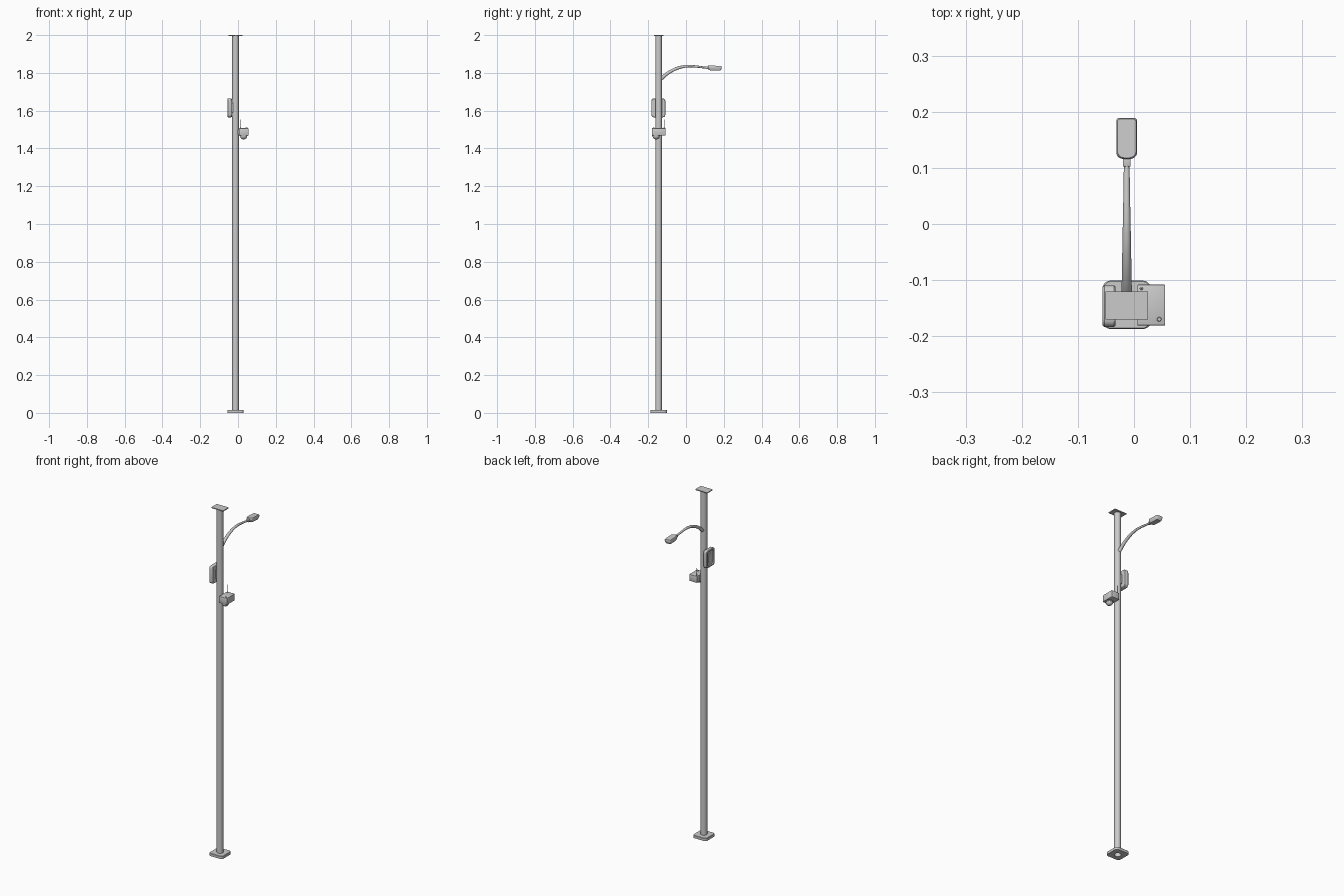
import bpy, bmesh, math
from mathutils import Vector, Matrix

if "Cube" in bpy.data.objects:
    bpy.data.objects.remove(bpy.data.objects["Cube"])

PX, PY = -0.013, -0.145   # pole axis
R = 0.0175


def finish(name, bm, smooth=True):
    bmesh.ops.recalc_face_normals(bm, faces=bm.faces)
    me = bpy.data.meshes.new(name)
    bm.to_mesh(me)
    bm.free()
    ob = bpy.data.objects.new(name, me)
    bpy.context.collection.objects.link(ob)
    if smooth:
        bpy.context.view_layer.objects.active = ob
        ob.select_set(True)
        bpy.ops.object.shade_smooth_by_angle(angle=math.radians(35))
        ob.select_set(False)
    return ob


def rounded(w, h, radii, seg=5):
    """Rounded rectangle outline; radii for ++, -+, --, +- corners."""
    pts = []
    for i, (sx, sy) in enumerate(((1, 1), (-1, 1), (-1, -1), (1, -1))):
        r = radii[i]
        for k in range(seg + 1):
            a = math.pi / 2 * (i + k / seg)
            pts.append((sx * (w / 2 - r) + r * math.cos(a),
                        sy * (h / 2 - r) + r * math.sin(a)))
    return pts


def loft(name, rings, caps=True, smooth=True):
    """Skin a list of equal-length point rings."""
    bm = bmesh.new()
    vs = [[bm.verts.new(p) for p in ring] for ring in rings]
    for a, b in zip(vs, vs[1:]):
        for i in range(len(a)):
            j = (i + 1) % len(a)
            bm.faces.new((a[i], a[j], b[j], b[i]))
    if caps:
        bm.faces.new(vs[0])
        bm.faces.new(vs[-1])
    return finish(name, bm, smooth)


def circle(x, y, z, r, n=32):
    return [(x + r * math.cos(2 * math.pi * i / n),
             y + r * math.sin(2 * math.pi * i / n), z) for i in range(n)]


def box(name, lo, hi, bevel=0):
    bm = bmesh.new()
    lo, hi = Vector(lo), Vector(hi)
    bmesh.ops.create_cube(bm, size=1, matrix=Matrix.Translation((lo + hi) / 2)
                          @ Matrix.Diagonal((*(hi - lo), 1)))
    if bevel:
        bmesh.ops.bevel(bm, geom=bm.edges[:], offset=bevel, segments=2,
                        affect='EDGES', profile=0.5)
    return finish(name, bm)


# Pole: open tube running up to the top plate
loft("pole", [circle(PX, PY, 0.003, R), circle(PX, PY, 1.997, R)], caps=False)

# Base plate with a round hole under the pole
def base_ring(w, z):
    return [(PX + x, PY + 0.001 + y, z) for x, y in rounded(w, w, [0.014] * 4, 7)]
def hole_ring(z):
    return [(PX + R * math.cos(a), PY + R * math.sin(a), z)
            for a in (math.pi / 2 * (i + k / 7 * 0.999) for i in range(4) for k in range(8))]
loft("base_plate", [hole_ring(0), base_ring(0.086, 0), base_ring(0.086, 0.014),
                    base_ring(0.083, 0.016), hole_ring(0.016), hole_ring(0)], caps=False)

# Top mounting plate
box("top_plate", (-0.051, -0.170, 1.995), (0.025, -0.120, 2.0))

# Lamp arm: tapered tube along a smooth path
path = [(-0.130, 1.770), (-0.098, 1.797), (-0.055, 1.821), (-0.015, 1.833),
        (0.02, 1.836), (0.06, 1.833), (0.112, 1.826)]
cu = bpy.data.curves.new("lamp_arm", 'CURVE')
cu.dimensions = '3D'
cu.bevel_depth = 1.0
cu.bevel_resolution = 4
cu.use_fill_caps = True
sp = cu.splines.new('BEZIER')
sp.bezier_points.add(len(path) - 1)
for i, (p, (y, z)) in enumerate(zip(sp.bezier_points, path)):
    p.co = (PX, y, z)
    p.handle_left_type = p.handle_right_type = 'AUTO'
    p.radius = 0.0095 - 0.0045 * i / (len(path) - 1)
sp.resolution_u = 6
bpy.context.collection.objects.link(bpy.data.objects.new("lamp_arm", cu))

# Lamp head: flat lofted shell, narrower underneath
def head_ring(w, l, z, cy):
    return [(PX + x, cy + y, z - (y + cy - 0.15) * 0.04)
            for x, y in rounded(w, l, [0.005, 0.005, 0.012, 0.012])]
loft("lamp_head", [head_ring(0.029, 0.060, 1.813, 0.152), head_ring(0.033, 0.068, 1.818, 0.152),
                   head_ring(0.037, 0.073, 1.828, 0.1525), head_ring(0.037, 0.073, 1.834, 0.1525),
                   head_ring(0.033, 0.069, 1.838, 0.1525)])
box("lamp_neck", (PX - 0.007, 0.102, 1.820), (PX + 0.007, 0.120, 1.834), 0.002)

# Speaker box on the left: rounded case with recessed outer face
def side_ring(x, w, h):
    r = min(0.013, w / 3)
    return [(x, -0.1465 + y, 1.615 + z) for y, z in rounded(w, h, [r] * 4)]
loft("side_cabinet", [side_ring(-0.033, 0.070, 0.096), side_ring(-0.036, 0.074, 0.100),
                      side_ring(-0.053, 0.074, 0.100), side_ring(-0.056, 0.069, 0.095),
                      side_ring(-0.056, 0.056, 0.082), side_ring(-0.051, 0.052, 0.078)])
loft("cabinet_panel", [side_ring(-0.050, 0.034, 0.050), side_ring(-0.054, 0.034, 0.050),
                       side_ring(-0.055, 0.030, 0.046)])
box("cabinet_bracket", (-0.036, -0.157, 1.590), (-0.024, -0.133, 1.640))

# Camera housing on the right
box("camera_housing", (0.006, -0.181, 1.469), (0.0555, -0.108, 1.507), 0.002)
box("camera_bracket", (-0.004, -0.155, 1.475), (0.010, -0.135, 1.500))

# Camera dome below the housing
cx, cy = 0.030, -0.158
dome = [(1.472, 0.021), (1.466, 0.021), (1.465, 0.0185)]
dome += [(1.465 - 0.017 * math.sin(a), 0.0185 * math.cos(a))
         for a in (math.radians(d) for d in (15, 30, 45, 60, 75, 86))]
loft("camera_dome", [circle(cx, cy, z, r, 24) for z, r in dome])

# Antenna and its foot, plus the cap on the housing
loft("antenna", [circle(0.013, -0.115, z, r, 10)
                 for z, r in ((1.505, 0.003), (1.511, 0.003), (1.512, 0.0013), (1.552, 0.0013))])
loft("housing_cap", [circle(0.045, -0.170, z, r, 16)
                     for z, r in ((1.505, 0.004), (1.510, 0.004), (1.511, 0.003))])
